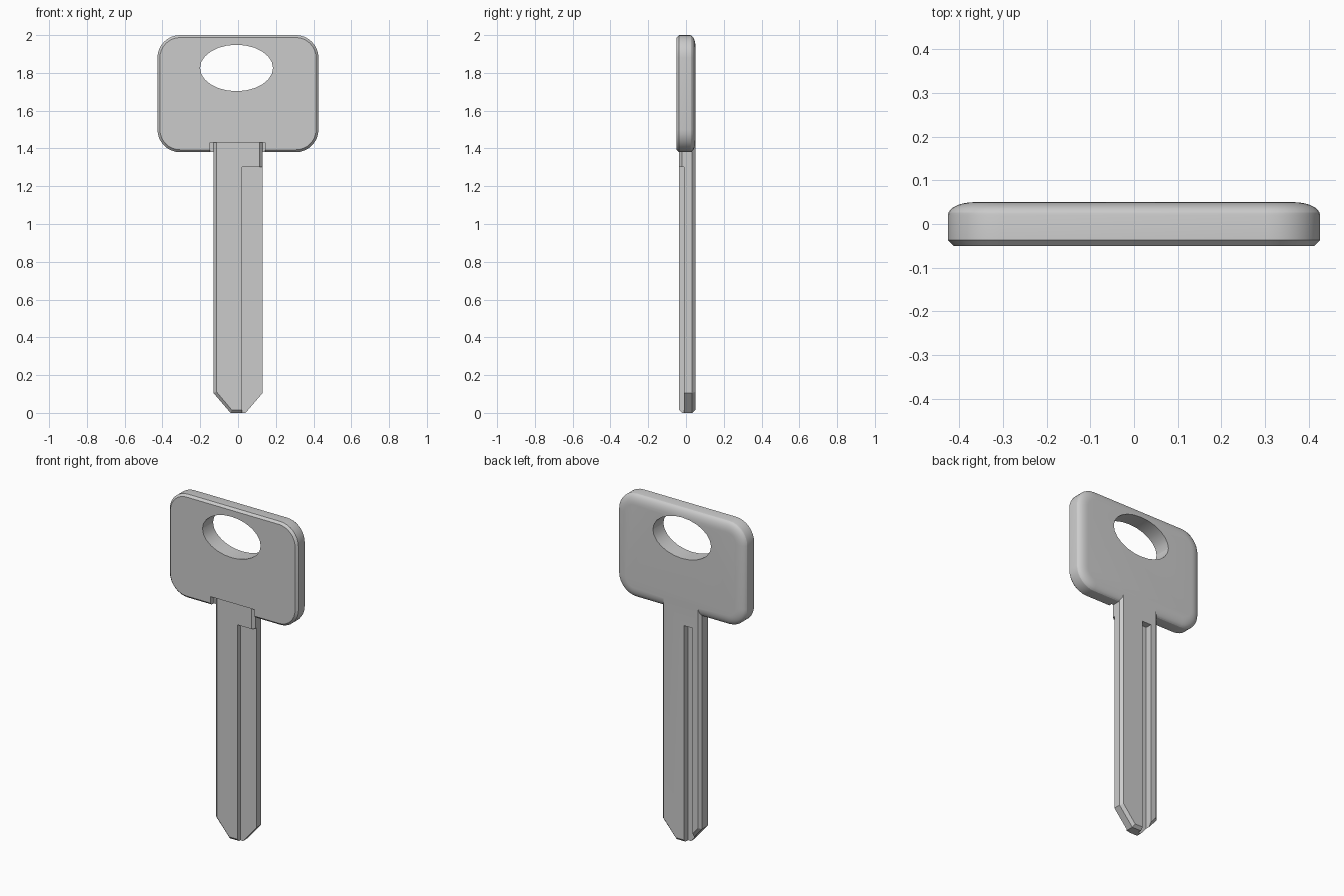
import bpy, bmesh, math

if "Cube" in bpy.data.objects:
    bpy.data.objects.remove(bpy.data.objects["Cube"])


def loft(name, outline, levels):
    """Solid from (y, inset) levels; outline(inset) gives the (x, z) loop."""
    bm = bmesh.new()
    rings = [[bm.verts.new((x, y, z)) for x, z in outline(d)] for y, d in levels]
    n = len(rings[0])
    for a, b in zip(rings, rings[1:]):
        for i in range(n):
            j = (i + 1) % n
            bm.faces.new((a[i], a[j], b[j], b[i]))
    bm.faces.new(rings[0])
    bm.faces.new(rings[-1])
    bmesh.ops.recalc_face_normals(bm, faces=bm.faces[:])
    me = bpy.data.meshes.new(name)
    bm.to_mesh(me)
    bm.free()
    ob = bpy.data.objects.new(name, me)
    bpy.context.collection.objects.link(ob)
    return ob


def box(name, x0, x1, y0, y1, z0, z1):
    loop = [(x0, z0), (x1, z0), (x1, z1), (x0, z1)]
    return loft(name, lambda d: loop, [(y0, 0), (y1, 0)])


def combine(target, tool, operation):
    bpy.context.view_layer.objects.active = target
    mod = target.modifiers.new("join", 'BOOLEAN')
    mod.operation = operation
    mod.solver = 'EXACT'
    mod.object = tool
    bpy.ops.object.modifier_apply(modifier=mod.name)
    bpy.data.objects.remove(tool)


# Head: rounded rectangle, chamfered front rim and softly rounded back rim
def head_outline(d):
    hx, hz, r = 0.4265 - d, 0.31 - d, 0.12 - d
    pts = []
    for q, (sx, sz) in enumerate([(1, 1), (-1, 1), (-1, -1), (1, -1)]):
        for i in range(9):
            a = math.pi / 2 * (q + i / 8)
            pts.append((sx * (hx - r) + r * math.cos(a),
                        1.69 + sz * (hz - r) + r * math.sin(a)))
    return pts


back_rim = [(0.02 + 0.03 * math.sin(t), 0.06 * (1 - math.cos(t)))
            for t in (math.pi / 2 * i / 7 for i in range(8))]
key_head = loft("key_head", head_outline, [(-0.05, 0.013), (-0.037, 0)] + back_rim)

# Oval hanging hole
oval = [(-0.008 + 0.193 * math.cos(t), 1.826 + 0.123 * math.sin(t))
        for t in (2 * math.pi * i / 24 for i in range(24))]
combine(key_head, loft("hole_cutter", lambda d: oval, [(-0.1, 0), (0.1, 0)]), 'DIFFERENCE')

# Socket in the front of the head around the blade
combine(key_head, box("socket_cutter", -0.148, 0.143, -0.1, -0.018, 1.3, 1.432), 'DIFFERENCE')


# Blade: pointed strip with chamfers on both sides
def blade_outline(d):
    half = [(0.13 - d, 1.432), (0.13 - d, 0.105 + 0.41 * d), (0.04 - 0.41 * d, d)]
    return half + [(-x, z) for x, z in reversed(half)]


blade = loft("key_blade", blade_outline,
             [(-0.037, 0.016), (-0.021, 0), (0.033, 0), (0.0495, 0.016)])

# Front recess on the right half, and groove along the back
combine(blade, box("recess_cutter", 0.022, 0.2, -0.1, -0.01, -0.1, 1.303), 'DIFFERENCE')
combine(blade, box("groove_cutter", -0.078, -0.02, 0.01, 0.1, -0.1, 1.303), 'DIFFERENCE')

combine(key_head, blade, 'UNION')
key_head.name = "key_blank"
key_head.select_set(True)
bpy.context.view_layer.objects.active = key_head
bpy.ops.object.shade_smooth_by_angle(angle=math.radians(22))
